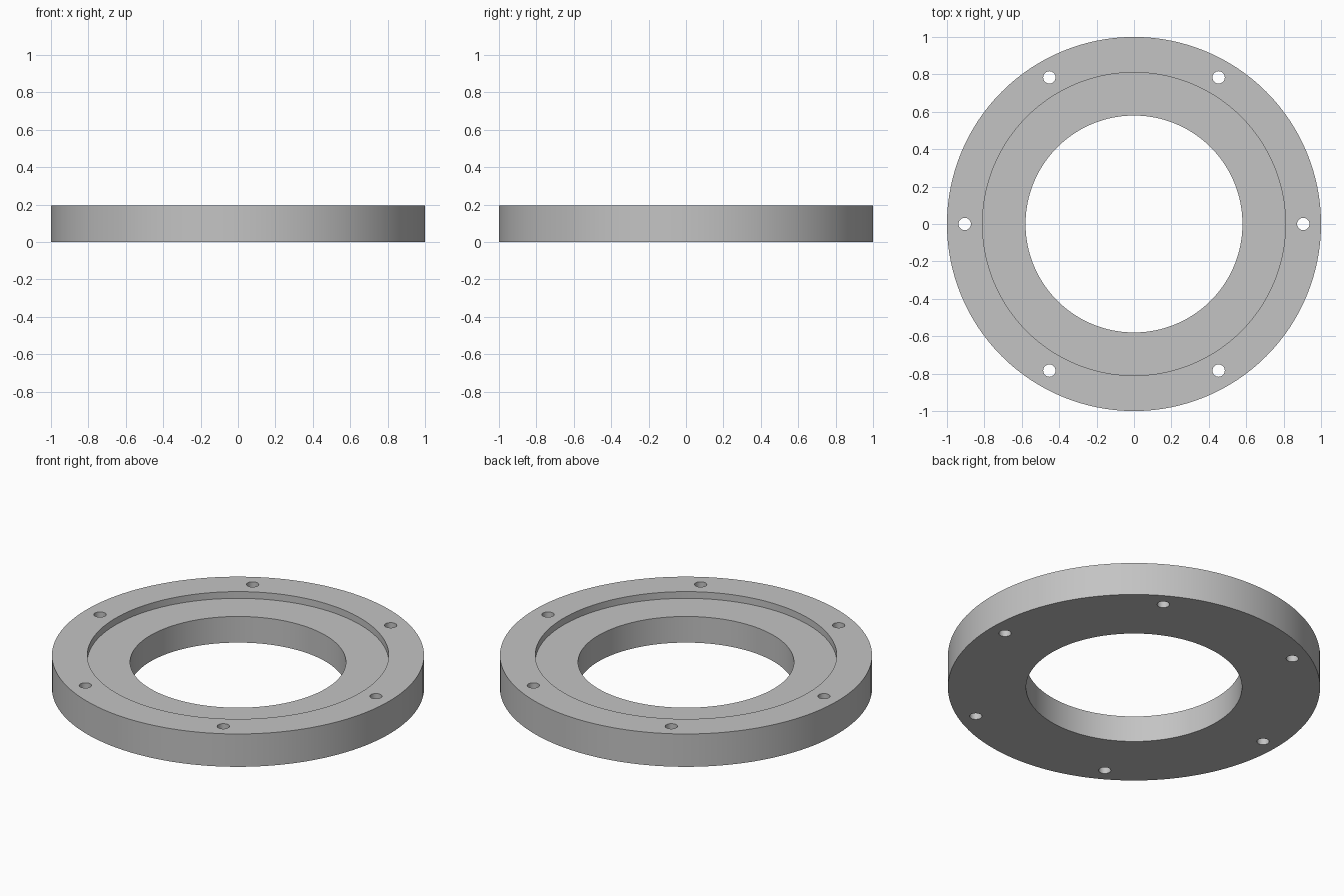
import bpy, bmesh
from math import cos, sin, tau, radians

default = bpy.data.objects.get("Cube")
if default:
    bpy.data.objects.remove(default, do_unlink=True)

OUTER, RECESS, BORE = 1.0, 0.81, 0.58
HEIGHT, DEPTH = 0.195, 0.04
BOLT_CIRCLE, HOLE = 0.905, 0.033
SIDES = 128

grey = bpy.data.materials.new("plain grey")
grey.use_nodes = True
colour = (0.55, 0.55, 0.55, 1)
grey.diffuse_color = colour
grey.node_tree.nodes["Principled BSDF"].inputs["Base Color"].default_value = colour


def make_object(name, bm):
    bmesh.ops.recalc_face_normals(bm, faces=bm.faces)
    mesh = bpy.data.meshes.new(name)
    bm.to_mesh(mesh)
    bm.free()
    mesh.materials.append(grey)
    obj = bpy.data.objects.new(name, mesh)
    bpy.context.collection.objects.link(obj)
    return obj


# Ring: stepped section turned around the vertical axis
floor = HEIGHT - DEPTH
profile = [(BORE, 0), (OUTER, 0), (OUTER, HEIGHT),
           (RECESS, HEIGHT), (RECESS, floor), (BORE, floor)]
bm = bmesh.new()
points = [bm.verts.new((r, 0, z)) for r, z in profile]
edges = [bm.edges.new((a, b)) for a, b in zip(points, points[1:] + points[:1])]
bmesh.ops.spin(bm, geom=points + edges, cent=(0, 0, 0), axis=(0, 0, 1),
               angle=tau, steps=SIDES, use_merge=True)
bmesh.ops.remove_doubles(bm, verts=bm.verts, dist=1e-5)
ring = make_object("flange_ring", bm)

# Six bolt holes through the rim
bm = bmesh.new()
for i in range(6):
    a = tau * i / 6
    made = bmesh.ops.create_cone(bm, cap_ends=True, segments=32, radius1=HOLE,
                                 radius2=HOLE, depth=HEIGHT * 2)
    bmesh.ops.translate(bm, verts=made["verts"],
                        vec=(BOLT_CIRCLE * cos(a), BOLT_CIRCLE * sin(a), HEIGHT / 2))
cutter = make_object("bolt_hole_cutter", bm)
cutter.hide_render = True

cut = ring.modifiers.new("bolt_holes", 'BOOLEAN')
cut.operation = 'DIFFERENCE'
cut.solver = 'EXACT'
cut.object = cutter

bpy.ops.object.select_all(action='DESELECT')
ring.select_set(True)
bpy.context.view_layer.objects.active = ring
bpy.ops.object.modifier_apply(modifier=cut.name)
bpy.data.objects.remove(cutter, do_unlink=True)
bpy.ops.object.shade_smooth_by_angle(angle=radians(30))
